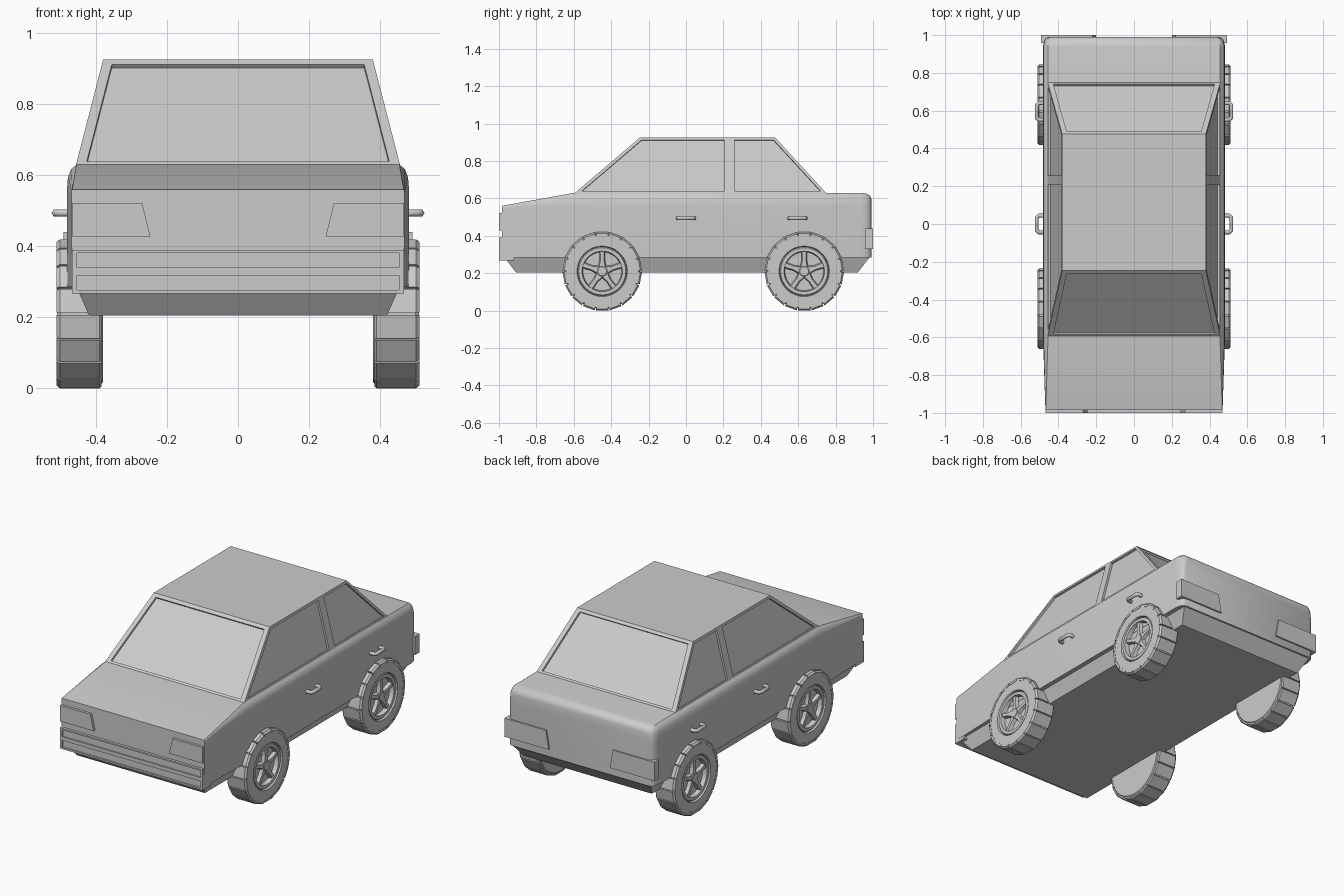
import bpy, bmesh
from math import sin, cos, pi, radians
from mathutils import Vector

if "Cube" in bpy.data.objects:
    bpy.data.objects.remove(bpy.data.objects["Cube"])


def make(name, bm, mirror=False, smooth=None):
    bmesh.ops.remove_doubles(bm, verts=bm.verts, dist=1e-5)
    bmesh.ops.recalc_face_normals(bm, faces=bm.faces)
    me = bpy.data.meshes.new(name)
    bm.to_mesh(me)
    bm.free()
    ob = bpy.data.objects.new(name, me)
    bpy.context.collection.objects.link(ob)
    if smooth:
        bpy.ops.object.select_all(action='DESELECT')
        ob.select_set(True)
        bpy.context.view_layer.objects.active = ob
        bpy.ops.object.shade_smooth_by_angle(angle=radians(smooth))
    if mirror:
        ob.modifiers.new("Mirror", 'MIRROR')
    return ob


def face(bm, pts):
    return bm.faces.new([bm.verts.new(p) for p in pts])


def loft(bm, rings, cap=True, closed=False):
    vs = [[bm.verts.new(p) for p in r] for r in rings]
    n = len(vs[0])
    for a, b in zip(vs, vs[1:] + (vs[:1] if closed else [])):
        for i in range(n if cap else n - 1):
            j = (i + 1) % n
            bm.faces.new((a[i], a[j], b[j], b[i]))
    if cap:
        bm.faces.new(vs[0])
        bm.faces.new(vs[-1])


def panel(bm, outer, inner, depth, centre):
    """Flat frame with a sunken pane, sunk towards centre."""
    o, i = [Vector(p) for p in outer], [Vector(p) for p in inner]
    n = (o[1] - o[0]).cross(o[2] - o[0]).normalized()
    if n.dot(Vector(centre) - o[0]) < 0:
        n = -n
    d = [p + n * depth for p in i]
    for k in range(4):
        m = (k + 1) % 4
        face(bm, (o[k], o[m], i[m], i[k]))
        face(bm, (i[k], i[m], d[m], d[k]))
    face(bm, d)


def rect(x, y0, y1, z):
    return [(-x, y0, z), (x, y0, z), (x, y1, z), (-x, y1, z)]


# Main body: cross-sections lofted from nose to tail, rounded at the rear
nose = [(.468, .285), (.469, .545), (.469, .55), (.469, .556), (.467, .56)]
full = [(.482, .285), (.482, .56), (.479, .595), (.47, .618), (.455, .63)]
rings = []
for y, sec, d in ((-.985, nose, 0), (-.595, full, 0), (.94, full, 0), (.968, full, .006),
                  (.984, full, .016), (.991, full, .032)):
    half = [(x - d, z - (d if z > .5 else 0)) for x, z in sec]
    rings.append([(x, y, z) for x, z in half] + [(-x, y, z) for x, z in half[::-1]])
bm = bmesh.new()
loft(bm, rings)
make("body", bm, smooth=35)

# Sloped skirt under the body
bm = bmesh.new()
loft(bm, [rect(.42, -.91, .92, .205), rect(.457, -.975, .985, .29)])
make("skirt", bm)

# Cabin with sunken windows
Z0, Z1 = .628, .926


def t(z): return (z - Z0) / (Z1 - Z0)
def sx(z): return .457 - .077 * t(z)
def fy(z): return -.595 + .349 * t(z)
def ry(z): return .75 - .274 * t(z)


bm = bmesh.new()
mid, lo, hi = (0, .1, .7), .639, .912
for f in (fy, ry):
    def end(z0, z1, m):
        return [(-sx(z0) + m, f(z0), z0), (sx(z0) - m, f(z0), z0),
                (sx(z1) - m, f(z1), z1), (-sx(z1) + m, f(z1), z1)]
    panel(bm, end(Z0, Z1, 0), end(lo, hi, .028), .012, mid)
for s in (-1, 1):
    def side(z0, z1, a, b):
        return [(s * sx(z), y(z), z) for z, y in ((z0, a), (z0, b), (z1, b), (z1, a))]
    panel(bm, side(Z0, Z1, fy, lambda z: .232),
          side(lo, hi, lambda z: fy(z) + .025, lambda z: .206), .012, mid)
    panel(bm, side(Z0, Z1, lambda z: .232, ry),
          side(lo, hi, lambda z: .258, lambda z: ry(z) - .02), .012, mid)
face(bm, rect(sx(Z1), fy(Z1), ry(Z1), Z1))
make("cabin", bm)

# Front bumper with two sunken strips
bm = bmesh.new()
B, F, b0, bm_z, b1 = -.92, -1.0, .267, .329, .39


def xz(x, y, z0, z1):
    return [(-x, y, z0), (x, y, z0), (x, y, z1), (-x, y, z1)]


panel(bm, xz(.468, F, b0, bm_z), xz(.453, F, .277, .318), .008, (0, 0, .3))
panel(bm, xz(.468, F, bm_z, b1), xz(.453, F, .34, .381), .008, (0, 0, .3))
face(bm, rect(.468, F, B, b0))
face(bm, rect(.468, F, B, b1))
face(bm, xz(.468, B, b0, b1))
for s in (-.468, .468):
    face(bm, [(s, F, b0), (s, B, b0), (s, B, b1), (s, F, b1)])
make("front_bumper", bm)

# Headlights and tail lights
for name, pts, y0, y1 in (
        ("headlights", [(.468, .522), (.27, .522), (.247, .428), (.468, .428)], -1.0, -.97),
        ("tail_lights", [(.492, .44), (.22, .44), (.2, .33), (.492, .33)], .957, 1.0)):
    bm = bmesh.new()
    loft(bm, [[(x, y, z) for x, z in pts] for y in (y0, y1)])
    make(name, bm, mirror=True)

# Wheels: turned tyre and rim, tread blocks, five spokes and hub
R = .21
profile = [(.38, 0), (.38, .192), (.387, .201), (.5, .201), (.51, .193), (.51, .135),
           (.498, .131), (.505, .126), (.505, .108), (.48, .103), (.48, 0)]
for name, wy in (("front", -.448), ("rear", .632)):
    def polar(x, r, a, w=0):
        return (x, wy + r * sin(a) + w * cos(a), R - r * cos(a) + w * sin(a))

    bm = bmesh.new()
    loft(bm, [[polar(x, r, 2 * pi * k / 36) for x, r in profile] for k in range(36)],
         cap=False, closed=True)
    make(name + "_wheels", bm, mirror=True, smooth=30)

    bm = bmesh.new()
    for k in range(18):
        a, h = 2 * pi * k / 18, radians(9.1)
        loft(bm, [[polar(x, r, b) for x, r in ((.384, .19), (.384, .207), (.39, .2125),
                                               (.502, .2125), (.512, .204), (.512, .19))]
                  for b in (a - h, a + h)])
    make(name + "_tread", bm, mirror=True)

    bm = bmesh.new()
    for k in range(5):
        a = pi + 2 * pi * k / 5
        loft(bm, [[polar(x, .015, a, w) for x, w in ((.478, -.025), (.478, .025), (.499, .018), (.499, -.018))],
                  [polar(x, .06, a, w) for x, w in ((.478, -.015), (.478, .015), (.499, .009), (.499, -.009))],
                  [polar(x, .109, a, w) for x, w in ((.478, -.018), (.478, .018), (.499, .011), (.499, -.011))]])
    loft(bm, [[polar(x, r, 2 * pi * k / 16) for k in range(16)]
              for x, r in ((.478, .03), (.497, .03), (.502, .024))])
    make(name + "_spokes", bm, mirror=True)

# Door handles: bent rods
for name, hy in (("front_door_handles", 0), ("rear_door_handles", .596)):
    path = [(.47, -.044), (.505, -.044), (.515, -.034), (.515, .034), (.505, .044), (.47, .044)]
    cu = bpy.data.curves.new(name, 'CURVE')
    cu.dimensions = '3D'
    cu.bevel_depth, cu.bevel_resolution, cu.use_fill_caps = .011, 1, True
    sp = cu.splines.new('POLY')
    sp.points.add(len(path) - 1)
    for p, (x, y) in zip(sp.points, path):
        p.co = (x, hy + y, .494, 1)
    ob = bpy.data.objects.new(name, cu)
    bpy.context.collection.objects.link(ob)
    bpy.ops.object.select_all(action='DESELECT')
    ob.select_set(True)
    bpy.context.view_layer.objects.active = ob
    bpy.ops.object.convert(target='MESH')
    bpy.context.view_layer.objects.active.modifiers.new("Mirror", 'MIRROR')
